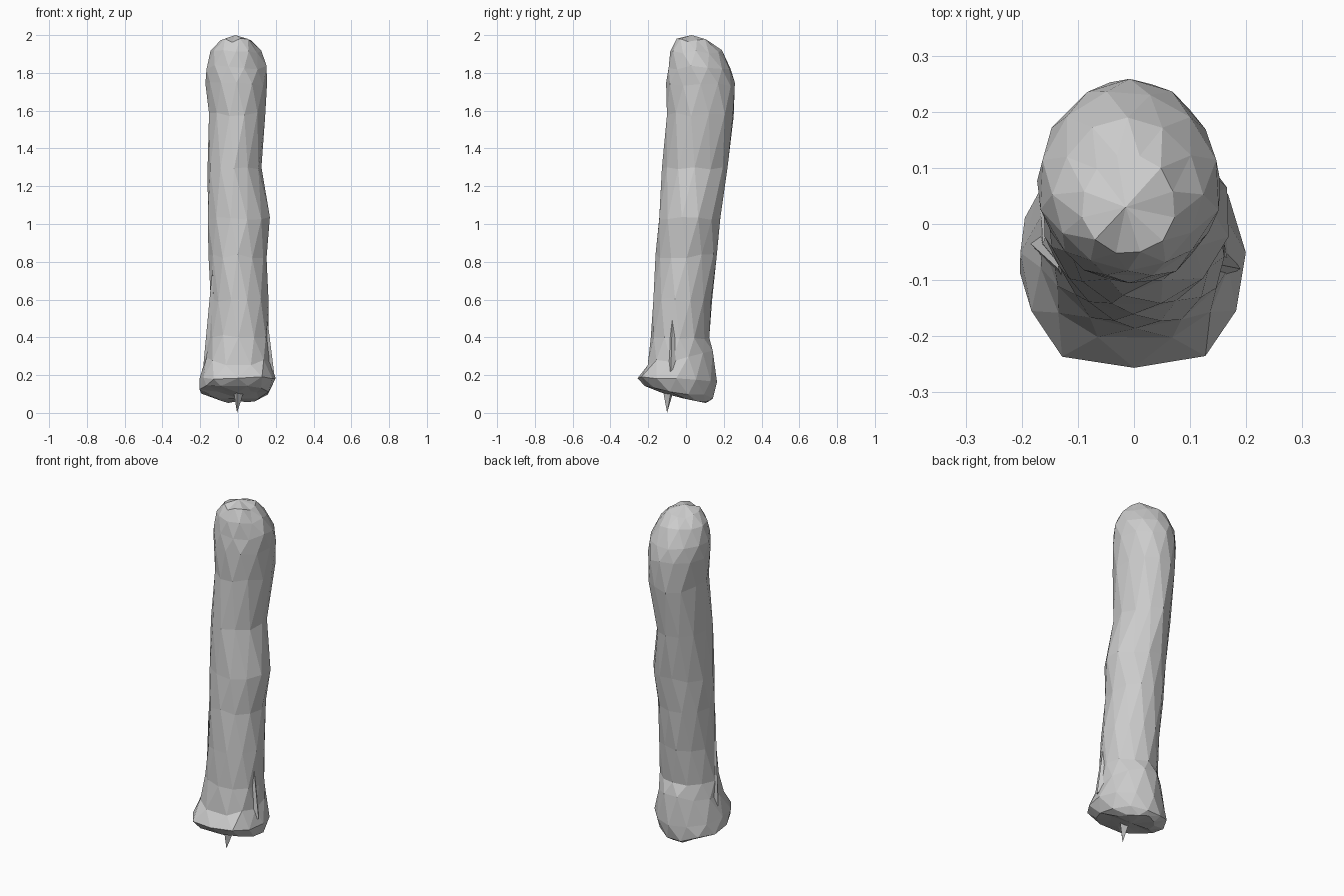
import bpy, bmesh, math, random

if "Cube" in bpy.data.objects:
    bpy.data.objects.remove(bpy.data.objects["Cube"])

random.seed(4)
SIDES = 12

# Cross-sections: z, x min, x max, y min, y max, tilt (rise of front edge)
SECTIONS = [
    (0.085, -0.11, 0.11, -0.13, 0.12, 0.03),
    (0.115, -0.205, 0.165, -0.225, 0.150, 0.03),
    (0.180, -0.205, 0.205, -0.262, 0.160, 0.01),
    (0.290, -0.172, 0.175, -0.210, 0.145, -0.03),
    (0.400, -0.162, 0.166, -0.190, 0.120, 0),
    (0.600, -0.153, 0.165, -0.175, 0.142, 0),
    (0.830, -0.156, 0.152, -0.158, 0.165, 0),
    (1.030, -0.163, 0.172, -0.145, 0.187, 0),
    (1.300, -0.165, 0.125, -0.126, 0.218, 0),
    (1.580, -0.160, 0.148, -0.108, 0.257, 0),
    (1.740, -0.172, 0.156, -0.108, 0.262, 0),
    (1.830, -0.172, 0.154, -0.100, 0.240, 0),
    (1.910, -0.145, 0.122, -0.085, 0.190, 0),
    (1.970, -0.095, 0.075, -0.055, 0.125, 0),
]


def ring(bm, section, shift):
    """Egg-shaped ring, slightly narrower towards the back."""
    z, x0, x1, y0, y1, tilt = section
    verts = []
    for i in range(SIDES):
        a = 2 * math.pi * (i + shift) / SIDES
        c, s = math.cos(a), math.sin(a)
        wide = 1 - 0.08 * max(s, 0)
        # squarer front corners on the flared base
        if z < 0.3 and s < 0:
            c = math.copysign(abs(c) ** 0.7, c)
        j = 1 + random.uniform(-0.03, 0.02)
        verts.append(bm.verts.new((
            (x0 + x1) / 2 + (x1 - x0) / 2 * c * wide * j,
            (y0 + y1) / 2 + (y1 - y0) / 2 * s * j,
            z - tilt * s + random.uniform(-0.012, 0.012))))
    return verts


def make(name, bm):
    bmesh.ops.recalc_face_normals(bm, faces=bm.faces)
    mesh = bpy.data.meshes.new(name)
    bm.to_mesh(mesh)
    bm.free()
    obj = bpy.data.objects.new(name, mesh)
    bpy.context.collection.objects.link(obj)
    return obj


# Long shaft with flared base and rounded head
bm = bmesh.new()
rings = [ring(bm, s, 0.5 * (k % 2)) for k, s in enumerate(SECTIONS)]
for k, (a, b) in enumerate(zip(rings, rings[1:])):
    for i in range(SIDES):
        n = (i + 1) % SIDES
        if k % 2 == 0:
            bm.faces.new((a[i], a[n], b[i]))
            bm.faces.new((a[n], b[n], b[i]))
        else:
            bm.faces.new((a[i], b[n], b[i]))
            bm.faces.new((a[i], a[n], b[n]))
for loop, tip in ((rings[0], (0, -0.02, 0.078)), (rings[-1], (-0.015, 0.03, 2.0))):
    v = bm.verts.new(tip)
    for i in range(SIDES):
        bm.faces.new((loop[i], loop[(i + 1) % SIDES], v))
make("bone_shaft", bm)


def spike(name, base, radius, tip):
    """Small irregular pointed shard: three-sided pyramid."""
    bm = bmesh.new()
    pts = [bm.verts.new(p) for p in base(radius)]
    t = bm.verts.new(tip)
    bm.faces.new(pts)
    for i in range(len(pts)):
        bm.faces.new((pts[i], pts[(i + 1) % len(pts)], t))
    make(name, bm)


def flat_base(x, y, z):
    return lambda r: [(x + r * math.cos(t), y + r * math.sin(t), z)
                      for t in (0.3, 2.4, 4.5)]


# Pointed shard under the base
spike("bottom_spike", flat_base(0, -0.09, 0.105), 0.03, (-0.005, -0.1, 0.0))

# Raised ridges on the sides of the lower shaft
spike("left_ridge", lambda r: [(-0.12, -0.11, 0.25), (-0.19, -0.03, 0.18),
                               (-0.12, 0.03, 0.35)], 0, (-0.135, -0.08, 0.77))
spike("right_ridge", lambda r: [(0.12, -0.12, 0.2), (0.19, -0.08, 0.22),
                                (0.13, 0.0, 0.3)], 0, (0.14, -0.07, 0.62))
